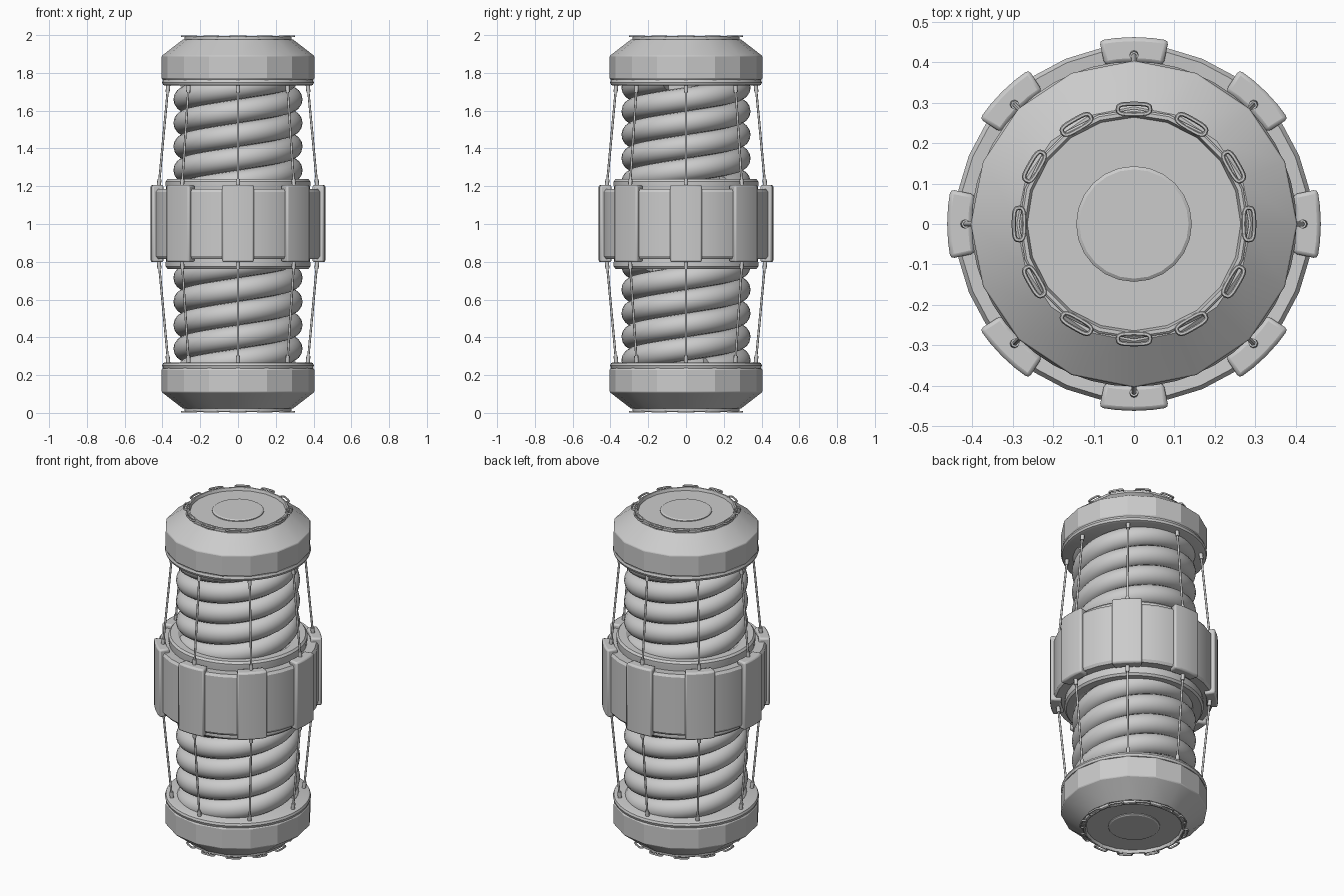
import bpy, bmesh, math
from math import sin, cos, pi, radians
from mathutils import Vector

if "Cube" in bpy.data.objects:
    bpy.data.objects.remove(bpy.data.objects["Cube"])

grey = bpy.data.materials.new("plain_grey")
grey.diffuse_color = (0.6, 0.6, 0.6, 1)
grey.use_nodes = True
grey.node_tree.nodes["Principled BSDF"].inputs["Base Color"].default_value = grey.diffuse_color


def finish(name, bm, angle=30, bevel=0):
    bmesh.ops.recalc_face_normals(bm, faces=bm.faces)
    me = bpy.data.meshes.new(name)
    bm.to_mesh(me)
    bm.free()
    me.materials.append(grey)
    for p in me.polygons:
        p.use_smooth = True
    me.set_sharp_from_angle(angle=radians(angle))
    ob = bpy.data.objects.new(name, me)
    bpy.context.collection.objects.link(ob)
    if bevel:
        m = ob.modifiers.new("soft_edges", 'BEVEL')
        m.width, m.segments = bevel, 2
        m.limit_method, m.angle_limit = 'ANGLE', radians(40)
    return ob


def lathe(name, profile, segs, flip=False, closed=False, angle=30, bevel=0):
    """Revolve (radius, z) points; flip mirrors about the middle z = 1."""
    bm = bmesh.new()
    rings = []
    for r, z in profile:
        z = 2 - z if flip else z
        n = 1 if r == 0 else segs
        rings.append([bm.verts.new((r * cos(2 * pi * i / segs), r * sin(2 * pi * i / segs), z))
                      for i in range(n)])
    pairs = list(zip(rings, rings[1:])) + ([(rings[-1], rings[0])] if closed else [])
    for a, b in pairs:
        for i in range(segs):
            j = (i + 1) % segs
            quad = [a[i % len(a)], a[j % len(a)], b[j % len(b)], b[i % len(b)]]
            bm.faces.new(list(dict.fromkeys(quad)))
    return finish(name, bm, angle, bevel)


def tube(bm, points, r, segs=8, closed=False):
    """Sweep a round section along points."""
    n, rings = len(points), []
    for i, p in enumerate(points):
        if closed:
            t = points[(i + 1) % n] - points[i - 1]
        else:
            t = points[min(i + 1, n - 1)] - points[max(i - 1, 0)]
        t.normalize()
        up = Vector((0, 0, 1)) if abs(t.z) < 0.8 else Vector((-p.y, p.x, 0)).normalized()
        u = t.cross(up).normalized()
        v = t.cross(u)
        rings.append([bm.verts.new(p + r * (u * cos(2 * pi * k / segs) + v * sin(2 * pi * k / segs)))
                      for k in range(segs)])
    for i in range(n if closed else n - 1):
        a, b = rings[i], rings[(i + 1) % n]
        for k in range(segs):
            bm.faces.new([a[k], a[(k + 1) % segs], b[(k + 1) % segs], b[k]])
    if not closed:
        bm.faces.new(rings[0])
        bm.faces.new(rings[-1])


def polar(r, a, z):
    return Vector((r * cos(a), r * sin(a), z))


for flip, side in ((False, "upper"), (True, "lower")):
    mz = (lambda z: 2 - z) if flip else (lambda z: z)

    # faceted end cap with chamfered shoulder
    lathe(side + "_cap", [(0, 1.75), (0.39, 1.75), (0.404, 1.772), (0.404, 1.89),
                          (0.29, 1.978), (0.0, 1.972)], 16, flip, angle=20, bevel=0.004)
    # round lip under the cap
    lathe(side + "_cap_lip", [(0, 1.732), (0.385, 1.732), (0.397, 1.737), (0.402, 1.75),
                              (0.397, 1.764), (0.385, 1.768), (0, 1.768)], 48, flip)
    # end rim, recessed plate and centre boss
    lathe(side + "_end_rim", [(0.284, 1.965), (0.284, 1.992), (0.279, 1.996),
                              (0.270, 1.996), (0.262, 1.975), (0.262, 1.965)], 20, flip, closed=True, angle=25)
    lathe(side + "_end_plate", [(0, 1.965), (0.268, 1.965), (0.268, 1.98), (0, 1.98)], 20, flip)
    lathe(side + "_end_boss", [(0, 1.97), (0.143, 1.97), (0.143, 1.985),
                               (0.135, 1.99), (0, 1.99)], 24, flip)

    # wire loops around the end rim
    bm = bmesh.new()
    for k in range(12):
        a = k * pi / 6
        d, t = polar(1, a, 0), polar(1, a + pi / 2, 0)
        pts = []
        for i in range(20):
            w = 2 * pi * i / 20
            c, s = cos(w), sin(w)
            x = math.copysign(abs(c) ** 0.6, c) * 0.013
            y = math.copysign(abs(s) ** 0.6, s) * 0.04
            pts.append(d * (0.284 + x) + t * y + Vector((0, 0, mz(1.994))))
        tube(bm, pts, 0.0055, 6, closed=True)
    finish(side + "_end_loops", bm, 60)

    # two-start coil spring around a core
    lathe(side + "_spring_core", [(0, 1.15), (0.27, 1.15), (0.27, 1.76), (0, 1.76)], 32, flip)
    bm = bmesh.new()
    lead = 0.25
    for start in (0, pi):
        z0, z1, n = 1.19, 1.77, 110
        pts = []
        for i in range(n + 1):
            z = z0 + (z1 - z0) * i / n
            a = (z - 1.66) / lead * 2 * pi + start
            pts.append(polar(0.28, -a if flip else a, mz(z)))
        tube(bm, pts, 0.062, 16)
    finish(side + "_spring", bm, 50)

    # collar next to the middle band
    lathe(side + "_collar", [(0, 1.1), (0.37, 1.1), (0.383, 1.205), (0.383, 1.225),
                             (0.373, 1.237), (0.33, 1.237), (0.31, 1.225), (0, 1.225)], 48, flip)

    # eight tension cables with end ferrules
    bm = bmesh.new()
    for k in range(8):
        a = k * pi / 4
        lo, hi = polar(0.422, a, mz(1.17)), polar(0.368, a, mz(1.75))
        tube(bm, [lo, hi], 0.006)
        tube(bm, [lo, lo.lerp(hi, 0.115)], 0.011)
        tube(bm, [hi.lerp(lo, 0.09), hi], 0.011)
    finish(side + "_cables", bm, 50)

# middle band
lathe("middle_band", [(0.36, 0.82), (0.432, 0.815), (0.442, 0.83), (0.442, 1.17),
                      (0.432, 1.185), (0.36, 1.18)], 32, closed=True)

# eight raised pads on the band
bm = bmesh.new()
half = radians(10.7)
for k in range(8):
    a0 = k * pi / 4
    outline = [(0.462, a0 - half + 2 * half * i / 4) for i in range(5)]
    outline += [(0.40, a0 + half * 0.98 - 2 * half * 0.98 * i / 4) for i in range(5)]
    low = [bm.verts.new(polar(r, a, 0.798)) for r, a in outline]
    top = [bm.verts.new(polar(r, a, 1.207)) for r, a in outline]
    bm.faces.new(low)
    bm.faces.new(top)
    for i in range(10):
        j = (i + 1) % 10
        bm.faces.new([low[i], low[j], top[j], top[i]])
finish("band_pads", bm, 30, bevel=0.01)
